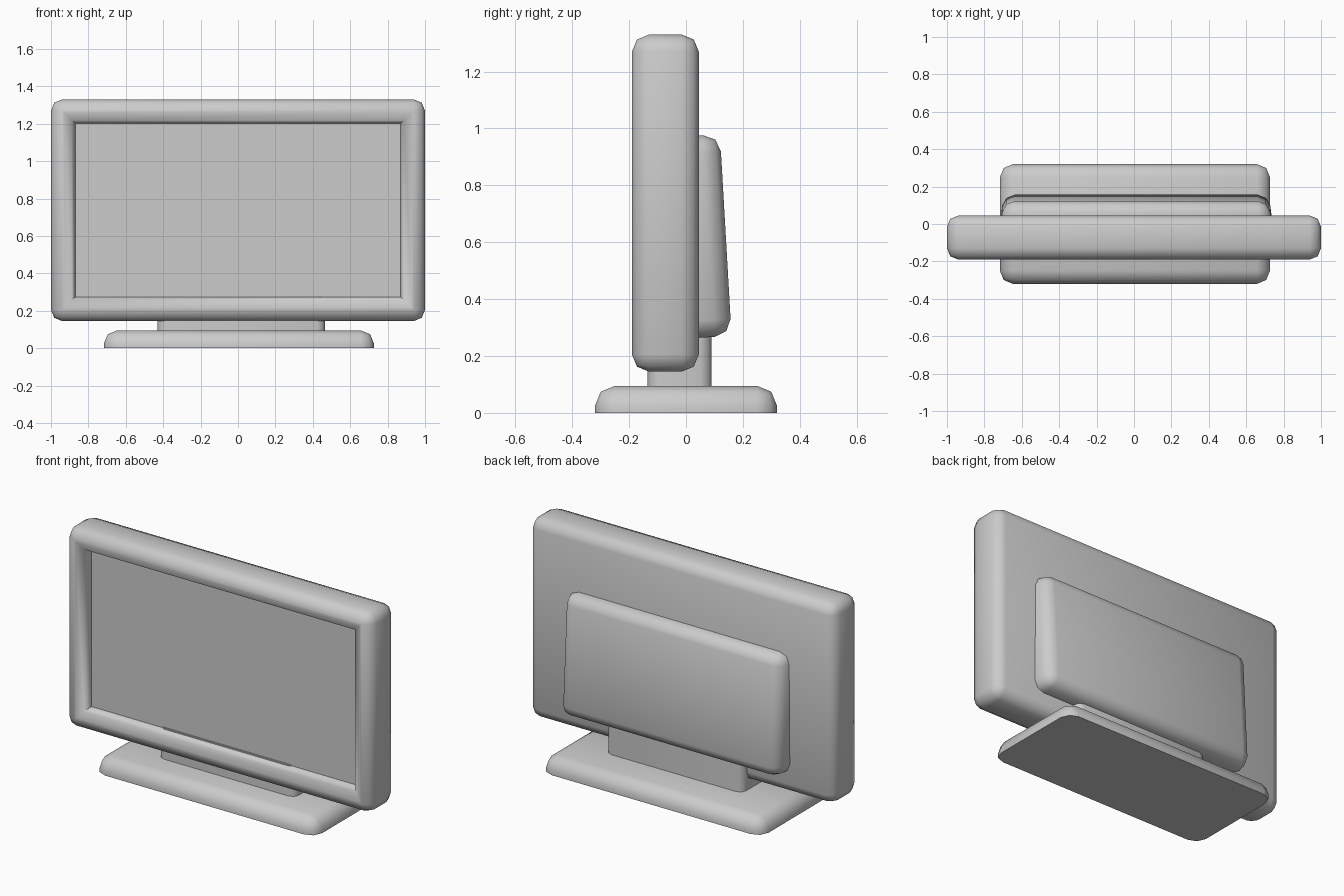
import bpy, bmesh, math
from mathutils import Matrix, Vector

cube = bpy.data.objects.get("Cube")
if cube:
    bpy.data.objects.remove(cube, do_unlink=True)

grey = bpy.data.materials.new("light grey")
grey.use_nodes = True
grey.diffuse_color = (0.6, 0.6, 0.6, 1)
grey.node_tree.nodes["Principled BSDF"].inputs["Base Color"].default_value = (0.6, 0.6, 0.6, 1)


def new_box(low, high):
    """A box between two opposite corners."""
    low, high = Vector(low), Vector(high)
    bm = bmesh.new()
    bmesh.ops.create_cube(bm, size=1)
    bmesh.ops.scale(bm, vec=high - low, verts=bm.verts)
    bmesh.ops.translate(bm, vec=(low + high) / 2, verts=bm.verts)
    return bm


def round_edges(bm, edges, width):
    bmesh.ops.bevel(bm, geom=list(edges), offset=width, offset_type='OFFSET',
                    segments=2, profile=0.5, affect='EDGES', clamp_overlap=True)


def finish(bm, name):
    bmesh.ops.recalc_face_normals(bm, faces=bm.faces)
    mesh = bpy.data.meshes.new(name)
    bm.to_mesh(mesh)
    bm.free()
    mesh.materials.append(grey)
    obj = bpy.data.objects.new(name, mesh)
    bpy.context.collection.objects.link(obj)
    bpy.ops.object.select_all(action='DESELECT')
    obj.select_set(True)
    bpy.context.view_layer.objects.active = obj
    bpy.ops.object.shade_smooth_by_angle(angle=math.radians(60))
    return obj


# Display housing: rounded outside and rim, with a sunken flat screen
bm = new_box((-1, -0.19, 0.145), (1, 0.045, 1.33))
front = min(bm.faces, key=lambda f: f.calc_center_median().y)
outer = list(bm.edges)
bmesh.ops.inset_region(bm, faces=[front], thickness=0.13, use_even_offset=True)
rim = list(front.edges)
screen = bmesh.ops.extrude_discrete_faces(bm, faces=[front])["faces"][0]
rim = [e for e in bm.edges
       if all(abs(v.co.y + 0.19) < 1e-4 and abs(v.co.x) < 0.9 for v in e.verts)
       and e not in screen.edges]
bmesh.ops.translate(bm, vec=(0, 0.063, 0), verts=screen.verts)
rim = [e for e in bm.edges
       if all(abs(v.co.y + 0.19) < 1e-4 and abs(v.co.x) < 0.9 for v in e.verts)]
outer = [e for e in bm.edges if all(abs(v.co.x) > 0.99 for v in e.verts)]
round_edges(bm, outer + rim, 0.06)
finish(bm, "display_housing")

# Rear housing: shallow box, narrower at the back and tilted slightly
bm = new_box((-0.735, -0.06, -0.355), (0.735, 0.14, 0.355))
for v in bm.verts:
    if v.co.y > 0:
        v.co.x *= 0.965
round_edges(bm, bm.edges, 0.06)
bmesh.ops.rotate(bm, cent=(0, 0, 0), matrix=Matrix.Rotation(math.radians(3.3), 3, 'X'), verts=bm.verts)
bmesh.ops.translate(bm, vec=(0.012, 0, 0.617), verts=bm.verts)
finish(bm, "rear_housing")

# Neck: upright block with softened vertical edges
bm = new_box((-0.43, -0.135, 0.05), (0.465, 0.09, 0.28))
upright = [e for e in bm.edges if abs(e.verts[0].co.z - e.verts[1].co.z) > 0.1]
round_edges(bm, upright, 0.04)
finish(bm, "neck")

# Base: flat underneath, rounded everywhere else
bm = new_box((-0.717, -0.32, 0), (0.727, 0.32, 0.095))
round_edges(bm, [e for e in bm.edges if max(v.co.z for v in e.verts) > 0.05], 0.07)
finish(bm, "base")
